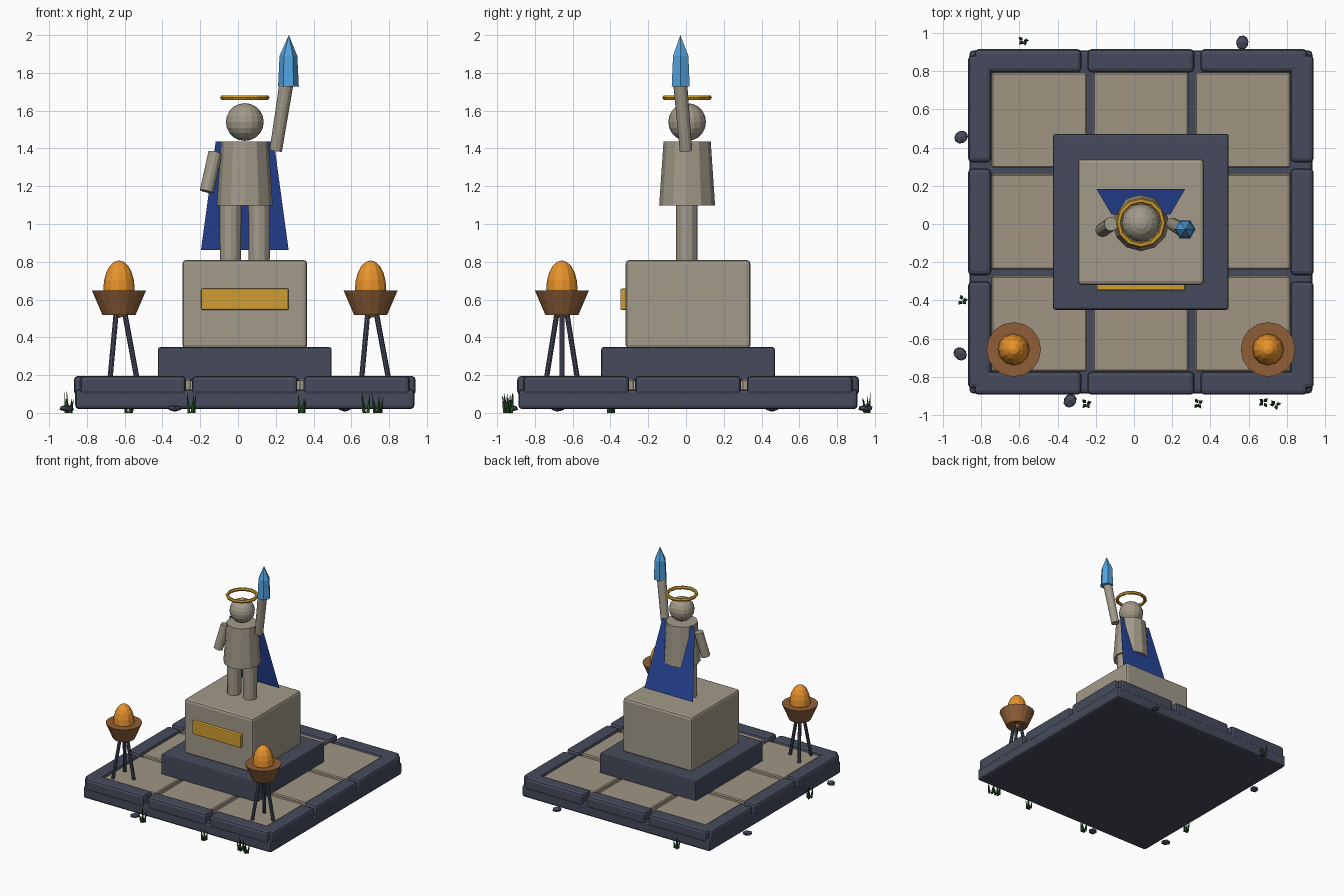
import bpy, math, random
from mathutils import Vector

if "Cube" in bpy.data.objects:
    bpy.data.objects.remove(bpy.data.objects["Cube"])

random.seed(4)
CX, CY = 0.036, 0.011          # centre of the monument


def mat(name, r, g, b):
    lin = [(c / 255 / 12.92) if c < 11 else ((c / 255 + 0.055) / 1.055) ** 2.4 for c in (r, g, b)]
    m = bpy.data.materials.new(name)
    m.diffuse_color = (*lin, 1)
    m.use_nodes = True
    m.node_tree.nodes["Principled BSDF"].inputs["Base Color"].default_value = m.diffuse_color
    return m


SLATE = mat("dark_slate", 70, 75, 92)
STONE = mat("pale_stone", 162, 154, 138)
TILE = mat("floor_tile", 160, 149, 131)
GOLD = mat("gold", 208, 156, 48)
BLUE = mat("cape_blue", 40, 70, 155)
CRYSTAL = mat("crystal_blue", 82, 162, 222)
BROWN = mat("bowl_brown", 142, 95, 56)
FLAME = mat("flame_orange", 232, 148, 44)
GREEN = mat("grass_green", 34, 80, 36)


def finish(name, m, smooth=False):
    ob = bpy.context.object
    ob.name = name
    ob.data.materials.append(m)
    if smooth:
        bpy.ops.object.shade_smooth_by_angle(angle=math.radians(40))
    return ob


def box(name, x, y, z, m, bevel=0.0, seg=2):
    """Box from (min, max) ranges, with rounded edges."""
    lo, hi = Vector((x[0], y[0], z[0])), Vector((x[1], y[1], z[1]))
    bpy.ops.mesh.primitive_cube_add(size=1, location=(lo + hi) / 2)
    ob = bpy.context.object
    ob.scale = hi - lo
    bpy.ops.object.transform_apply(location=False, rotation=False, scale=True)
    if bevel:
        b = ob.modifiers.new("bevel", 'BEVEL')
        b.width, b.segments = bevel, seg
    return finish(name, m)


def rod(name, a, b, r1, r2, m, n=12, smooth=False):
    """Tapered cylinder from point a to point b."""
    a, b = Vector(a), Vector(b)
    d = b - a
    bpy.ops.mesh.primitive_cone_add(vertices=n, radius1=r1, radius2=r2, depth=d.length, location=(a + b) / 2,
                                    rotation=d.to_track_quat('Z', 'Y').to_euler())
    return finish(name, m, smooth)


def ball(name, loc, scale, m, seg=16, rings=10):
    bpy.ops.mesh.primitive_uv_sphere_add(segments=seg, ring_count=rings, radius=1, location=loc)
    bpy.context.object.scale = scale
    return finish(name, m)


def square(name, h, z, m, bevel):
    return box(name, (CX - h, CX + h), (CY - h, CY + h), z, m, bevel)


# Base slab, step and pedestal
square("base_slab", 0.898, (0.02, 0.125), SLATE, 0.02)
square("step", 0.46, (0.17, 0.348), SLATE, 0.012)
square("pedestal", 0.33, (0.34, 0.81), STONE, 0.02)
box("plaque", (-0.195, 0.268), (-0.348, -0.31), (0.545, 0.658), GOLD, 0.008)

# Floor tiles
for i in (-1, 0, 1):
    for j in (-1, 0, 1):
        x, y = CX + i * 0.533, CY + j * 0.533
        box("floor_tile", (x - 0.25, x + 0.25), (y - 0.25, y + 0.25), (0.1, 0.18), TILE, 0.008, 1)

# Border stones: three along each side
for i in (-1, 0, 1):
    for s in (-1, 1):
        for along_x in (True, False):
            c, o = (CX, CY) if along_x else (CY, CX)
            run = (c + i * 0.592 - 0.28, c + i * 0.592 + 0.28)
            out = sorted((o + s * 0.783, o + s * 0.905))
            xs, ys = (run, out) if along_x else (out, run)
            box("border_stone", xs, ys, (0.093, 0.196), SLATE, 0.022)

# Statue body
for s in (-1, 1):
    x = CX + s * 0.076
    rod("leg", (x, 0.004, 0.8), (x, 0.004, 1.11), 0.056, 0.058, STONE)
rod("torso", (CX, 0.006, 1.098), (CX, 0.006, 1.436), 0.148, 0.125, STONE)
ball("head", (CX, 0.006, 1.54), (0.1, 0.1, 0.1), STONE)
rod("lowered_arm", (-0.12, 0.0, 1.378), (-0.166, -0.032, 1.172), 0.037, 0.037, STONE)
rod("raised_arm", (0.2, 0.0, 1.388), (0.255, -0.03, 1.735), 0.033, 0.037, STONE)

# Halo
bpy.ops.mesh.primitive_torus_add(major_segments=12, minor_segments=6, major_radius=0.117, minor_radius=0.014,
                                 location=(CX, 0.006, 1.669))
finish("halo", GOLD)

# Cape: one flat sheet that leans out behind the torso
me = bpy.data.meshes.new("cape")
me.from_pydata([(-0.118, 0.05, 1.436), (0.19, 0.05, 1.436), (0.268, 0.183, 0.862), (-0.196, 0.183, 0.862)],
               [], [(0, 1, 2, 3)])
me.materials.append(BLUE)
bpy.context.collection.objects.link(bpy.data.objects.new("cape", me))

# Crystal: six-sided shaft with a pointed tip
prof = [(0.055, 1.727), (0.047, 1.89), (0.0, 2.0)]
verts = [(0.267 + r * math.cos(k * math.pi / 3), -0.028 + r * math.sin(k * math.pi / 3), z)
         for r, z in prof[:2] for k in range(6)] + [(0.269, -0.03, 2.0)]
faces = [tuple(range(5, -1, -1))]
for k in range(6):
    n = (k + 1) % 6
    faces += [(k, n, n + 6, k + 6), (k + 6, n + 6, 12)]
me = bpy.data.meshes.new("crystal")
me.from_pydata(verts, [], faces)
me.materials.append(CRYSTAL)
bpy.context.collection.objects.link(bpy.data.objects.new("crystal", me))

# Braziers: tripod, bowl and flame
for s in (-1, 1):
    x, y = CX + s * 0.666, -0.657
    for k in range(3):
        c, n = math.cos(k * math.tau / 3), math.sin(k * math.tau / 3)
        rod("brazier_leg", (x + 0.095 * c, y + 0.095 * n, 0.18), (x + 0.03 * c, y + 0.03 * n, 0.53),
            0.014, 0.014, SLATE, 8)
    rod("brazier_bowl", (x, y, 0.517), (x, y, 0.648), 0.087, 0.143, BROWN, 16)
    ball("flame", (x, y, 0.655), (0.083, 0.083, 0.152), FLAME, 12, 10)

# Loose rocks around the base
for x, y in ((0.567, 0.95), (-0.905, 0.455), (-0.91, -0.68), (-0.335, -0.925)):
    bpy.ops.mesh.primitive_ico_sphere_add(subdivisions=1, radius=1, location=(x, y, 0.025),
                                          rotation=(0, 0, random.random() * 6))
    bpy.context.object.scale = (0.042, 0.036, 0.019)
    finish("rock", SLATE)

# Grass tufts
for x, y, n in ((-0.58, 0.96, 4), (-0.9, -0.4, 4), (-0.25, -0.94, 4), (0.335, -0.94, 4),
                (0.68, -0.935, 4), (0.74, -0.945, 4)):
    for k in range(n):
        a = k * math.tau / n + random.random()
        c, d = math.cos(a), math.sin(a)
        rod("grass_blade", (x + 0.014 * c, y + 0.014 * d, 0.0),
            (x + 0.03 * c, y + 0.03 * d, random.uniform(0.07, 0.12)), 0.011, 0.0, GREEN, 4)
